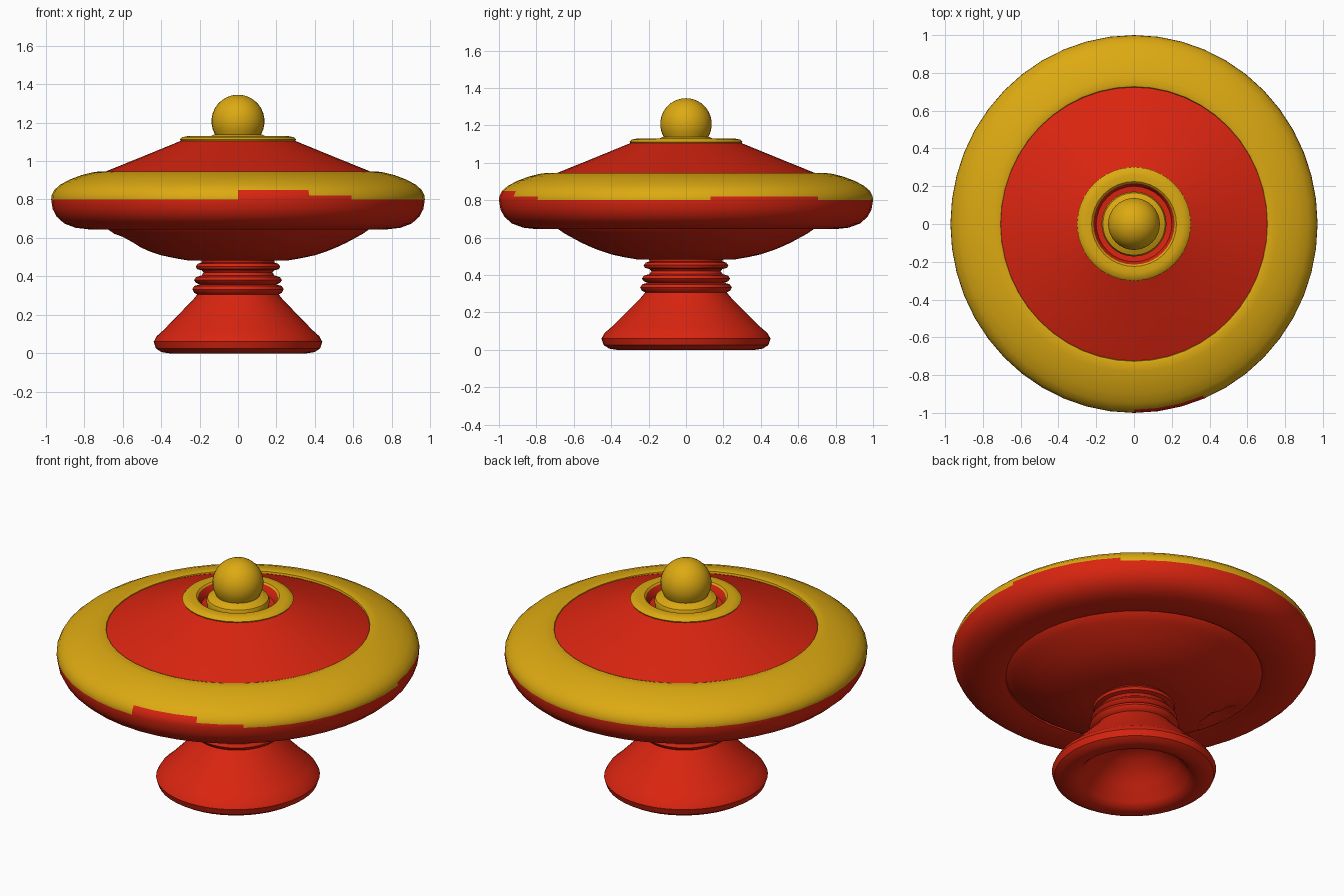
import bpy, bmesh, math

if "Cube" in bpy.data.objects:
    bpy.data.objects.remove(bpy.data.objects["Cube"])

SEG = 48


def material(name, rgb):
    m = bpy.data.materials.new(name)
    m.diffuse_color = (*rgb, 1.0)
    m.use_nodes = True
    m.node_tree.nodes["Principled BSDF"].inputs["Base Color"].default_value = m.diffuse_color
    return m


RED = material("red paint", (0.70, 0.018, 0.005))
YELLOW = material("yellow paint", (0.72, 0.40, 0.006))


def lathe(name, profile, paint=None, base=0, sx=1.0, seg=SEG, warp=None):
    """Revolve (radius, z) points; paint(radius, z, angle) returns 0 red / 1 yellow."""
    bm = bmesh.new()
    rings = []
    for r, z in profile:
        if r == 0:
            rings.append([bm.verts.new((0, 0, z))] * seg)
        else:
            rings.append([bm.verts.new((sx * r * math.cos(2 * math.pi * i / seg),
                                        r * math.sin(2 * math.pi * i / seg), z))
                          for i in range(seg)])
    for (a, b), (p, q) in zip(zip(rings, rings[1:]), zip(profile, profile[1:])):
        for i in range(seg):
            j = (i + 1) % seg
            vs = []
            for v in (a[i], a[j], b[j], b[i]):
                if v not in vs:
                    vs.append(v)
            f = bm.faces.new(vs)
            f.material_index = base
            if paint:
                ang = 360 * (i + 0.5) / seg
                f.material_index = paint((p[0] + q[0]) / 2, (p[1] + q[1]) / 2, ang)
    if warp:
        for v in bm.verts:
            warp(v)
    me = bpy.data.meshes.new(name)
    bm.to_mesh(me)
    bm.free()
    me.materials.append(RED)
    me.materials.append(YELLOW)
    ob = bpy.data.objects.new(name, me)
    bpy.context.collection.objects.link(ob)
    bpy.ops.object.select_all(action='DESELECT')
    ob.select_set(True)
    bpy.context.view_layer.objects.active = ob
    bpy.ops.object.shade_smooth_by_angle(angle=math.radians(35))
    return ob


# Flared foot, hollow underneath
lathe("foot", [(0, 0.24), (0.14, 0.20), (0.24, 0.11), (0.30, 0.03), (0.33, 0.005),
               (0.37, 0.0), (0.41, 0.006), (0.44, 0.025), (0.452, 0.06), (0.435, 0.09),
               (0.40, 0.12), (0.31, 0.21), (0.24, 0.28), (0.215, 0.31)], sx=0.97)

# Turned stem with three rings
lathe("stem", [(0.215, 0.305), (0.235, 0.315), (0.245, 0.332), (0.235, 0.35), (0.205, 0.358),
               (0.225, 0.366), (0.236, 0.38), (0.225, 0.396), (0.195, 0.405), (0.185, 0.42),
               (0.195, 0.432), (0.22, 0.438), (0.226, 0.452), (0.215, 0.466), (0.195, 0.472),
               (0.20, 0.495)], sx=0.97)


# Curved underside with a small sound dimple
def dimple(v):
    d = ((v.co.x + 0.57) / 0.10) ** 2 + ((v.co.y - 0.04) / 0.14) ** 2
    if d < 1:
        v.co.z += 0.05 * (1 - d)


lathe("underside", [(0.17, 0.482), (0.26, 0.483), (0.33, 0.495), (0.40, 0.51), (0.46, 0.53),
                    (0.51, 0.55), (0.56, 0.573), (0.61, 0.60), (0.65, 0.622),
                    (0.69, 0.65), (0.70, 0.665)], warp=dimple)


# Rounded rim: red below, yellow above, with the uneven paint edge
def rim_paint(r, z, ang):
    if z < 0.80:
        return 0
    if z < 0.851 and 270 < ang < 295:
        return 0
    if z < 0.82 and (295 < ang < 308 or 10 < ang < 45):
        return 0
    return 1


lathe("rim", [(0.70, 0.67), (0.705, 0.652), (0.73, 0.645), (0.80, 0.645), (0.87, 0.653),
              (0.93, 0.675), (0.97, 0.71), (0.992, 0.75), (1.0, 0.80), (0.998, 0.82),
              (0.983, 0.85), (0.95, 0.878), (0.90, 0.904), (0.84, 0.926), (0.78, 0.941),
              (0.74, 0.946), (0.727, 0.942), (0.723, 0.925)], rim_paint, sx=0.972)

# Conical top
lathe("top_cone", [(0.735, 0.925), (0.69, 0.945), (0.50, 1.022), (0.29, 1.108)])

# Collar ring on the cone, with a red recess inside it
lathe("collar", [(0.295, 1.10), (0.302, 1.112), (0.29, 1.124), (0.26, 1.13), (0.225, 1.128),
                 (0.215, 1.12), (0.20, 1.07), (0.15, 1.065), (0, 1.065)],
      lambda r, z, a: 1 if r > 0.218 else 0, seg=32)

# Round knob on a flared base
R, C = 0.138, 1.207
ball = [(R * math.cos(math.radians(t)), C + R * math.sin(math.radians(t)))
        for t in range(-30, 90, 12)]
lathe("knob", [(0.165, 1.065), (0.172, 1.10), (0.165, 1.118), (0.145, 1.128), (0.128, 1.137)]
      + ball + [(0, C + R)], base=1, seg=32)

# Face normals point outwards
for ob in bpy.data.objects:
    bm = bmesh.new()
    bm.from_mesh(ob.data)
    if ob.name in {"foot"}:
        bmesh.ops.recalc_face_normals(bm, faces=bm.faces)
    bm.to_mesh(ob.data)
    bm.free()
